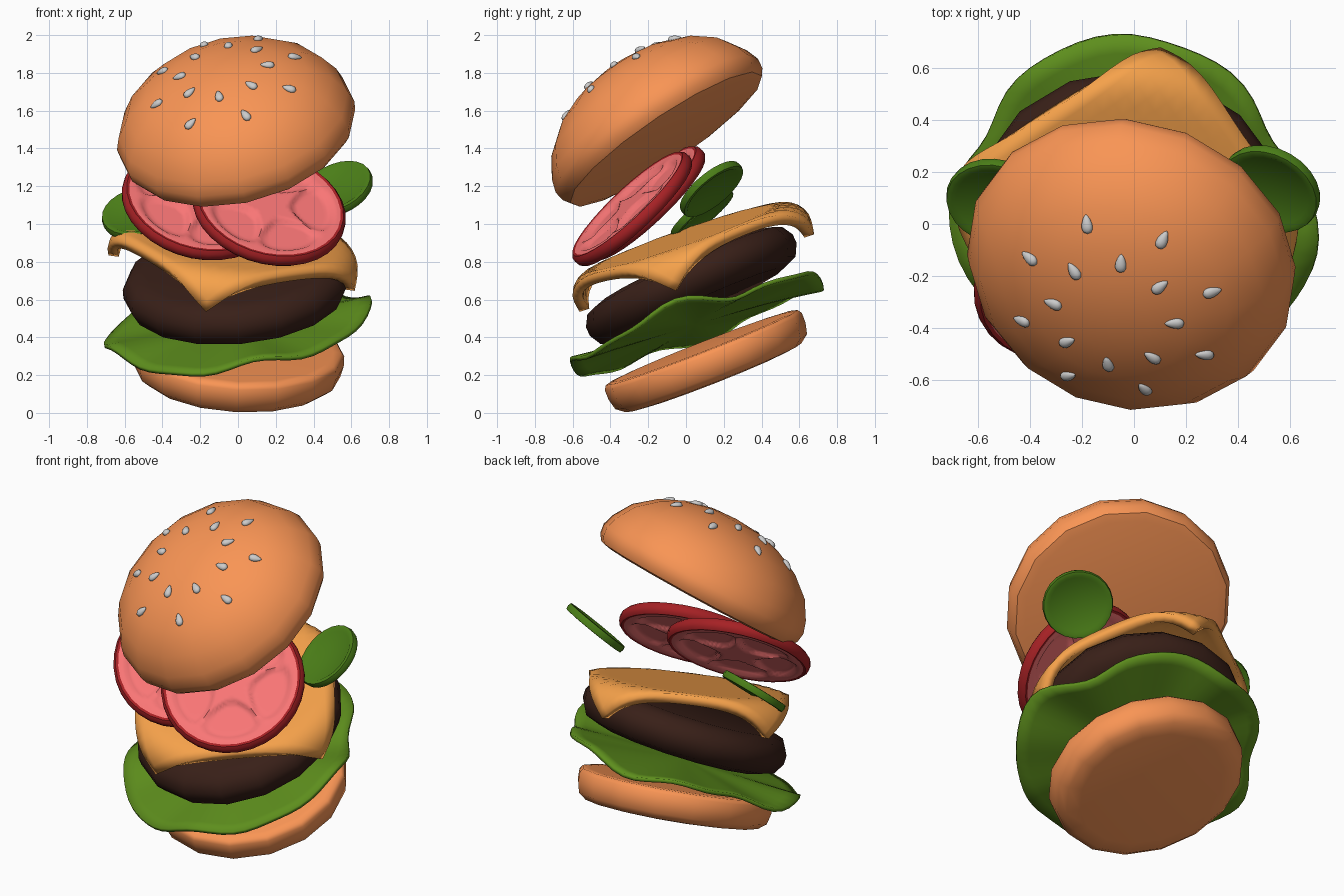
import bpy, bmesh, math
from mathutils import Vector, Matrix
from mathutils.bvhtree import BVHTree

if "Cube" in bpy.data.objects:
    bpy.data.objects.remove(bpy.data.objects["Cube"])

UP = Vector((0, 0, 1))


def material(name, rgb):
    m = bpy.data.materials.new(name)
    m.diffuse_color = (*rgb, 1)
    m.use_nodes = True
    m.node_tree.nodes["Principled BSDF"].inputs["Base Color"].default_value = m.diffuse_color
    return m


BUN = material("bread", (0.95, 0.3, 0.09))
LEAF = material("leaf", (0.11, 0.27, 0.012))
MEAT = material("meat", (0.04, 0.014, 0.009))
CHEESE = material("cheese", (0.92, 0.36, 0.07))
SKIN = material("tomato_skin", (0.38, 0.015, 0.018))
FLESH = material("tomato_flesh", (0.95, 0.18, 0.18))
PICKLE = material("pickle", (0.07, 0.21, 0.009))


def tilt(loc, normal):
    """Matrix that stands local z along the given normal."""
    q = UP.rotation_difference(Vector(normal).normalized())
    return Matrix.Translation(loc) @ q.to_matrix().to_4x4()


def finish(name, bm, mat, matrix, thick=0.0, angle=40):
    bmesh.ops.remove_doubles(bm, verts=bm.verts, dist=1e-5)
    bmesh.ops.recalc_face_normals(bm, faces=bm.faces)
    me = bpy.data.meshes.new(name)
    bm.to_mesh(me)
    bm.free()
    ob = bpy.data.objects.new(name, me)
    bpy.context.collection.objects.link(ob)
    ob.matrix_world = matrix
    if mat:
        me.materials.append(mat)
    if thick:
        s = ob.modifiers.new("thickness", 'SOLIDIFY')
        s.thickness = thick
        s.offset = 0
    bpy.ops.object.select_all(action='DESELECT')
    ob.select_set(True)
    bpy.context.view_layer.objects.active = ob
    bpy.ops.object.shade_smooth_by_angle(angle=math.radians(angle))
    return ob


def polar(name, radii, sides, fn, mat, matrix, thick=0.0, closed=False, angle=40):
    """Surface of revolution; fn(i, r, angle) gives (radius, height)."""
    bm = bmesh.new()
    rows = []
    for i, r in enumerate(radii):
        row = []
        for j in range(sides):
            a = 2 * math.pi * j / sides
            rr, z = fn(i, r, a)
            row.append(bm.verts.new((rr * math.cos(a), rr * math.sin(a), z)))
        rows.append(row)
    if closed:
        rows.append(rows[0])
    for A, B in zip(rows, rows[1:]):
        for j in range(sides):
            k = (j + 1) % sides
            bm.faces.new((A[j], A[k], B[k], B[j]))
    bmesh.ops.dissolve_degenerate(bm, dist=1e-5, edges=bm.edges)
    return finish(name, bm, mat, matrix, thick, angle)


def lathe(name, profile, sides, mat, matrix, closed=False, angle=40):
    return polar(name, [p[0] for p in profile], sides,
                 lambda i, r, a: profile[i], mat, matrix, closed=closed, angle=angle)


# bottom bun
lathe("bottom_bun", [(0, -.096), (.42, -.094), (.5, -.085), (.545, -.05), (.56, .01), (.56, .065),
                     (.545, .087), (.5, .09), (0, .09)], 16, BUN,
      tilt((0, .115, .265), (.05, -.365, .93)), angle=60)


# lettuce leaf with a rippled edge
def bump(a, deg, width):
    d = (math.degrees(a) - deg + 180) % 360 - 180
    return math.exp(-(d / width) ** 2)


def leaf(i, r, a):
    t = r / .69
    wave = (.02 * math.cos(5 * (a + .17)) + .012 * math.sin(9 * a + 2) + .03 * bump(a, -8, 20)
            - .02 * bump(a, 225, 20) - .02 * bump(a, 90, 25))
    edge = (.69 + .02 * bump(a, 90, 50) + .035 * bump(a, -8, 22) + .03 * bump(a, 182, 22)
            - .08 * bump(a, 28, 18) - .06 * bump(a, 153, 16))
    return t * (.69 + (edge - .69) * t), wave * t ** 2


polar("lettuce", [.69 * k / 10 for k in range(11)], 64, leaf, LEAF,
      tilt((0, .045, .475), (-.125, -.34, .93)), thick=.022, angle=60)

# patty
lathe("patty", [(0, -.115), (.48, -.115), (.565, -.085), (.6, -.02), (.6, .03), (.565, .09),
                (.48, .115), (0, .115)], 16, MEAT, tilt((-.01, .03, .672), (-.08, -.41, .91)), angle=60)

# cheese slice with drooping corners
bm = bmesh.new()
bmesh.ops.create_grid(bm, x_segments=20, y_segments=20, size=.56)
for v in bm.verts:
    u, w = v.co.x / .56, v.co.y / .56
    p = Vector((v.co.x, v.co.y, 0)) * (1 - .03 * (u * w) ** 4)
    d = p.length
    R, start = .11, .53
    if d > start:
        a = min((d - start) / R, math.pi / 2)
        drop = R * (1 - math.cos(a)) + max(0, d - start - R * math.pi / 2)
        p = p / d * (start + R * math.sin(a)) - UP * drop
    v.co = Matrix.Rotation(math.radians(34), 3, 'Z') @ p
finish("cheese", bm, CHEESE, tilt((-.02, 0, .905), (.08, -.33, .945)), thick=.055, angle=60)


# tomato slices: skin ring with five hollow lobes on both faces
def flesh(side):
    def fn(i, r, a):
        s = 2 * math.pi / 5
        b = (a + .45) % s - s / 2
        rad, tan = (r * math.cos(b) - .225) / .12, r * math.sin(b) / (.04 + .47 * r)
        k = min(1, max(0, (1 - math.hypot(rad, tan)) / .2))
        return r, side * (.033 - .024 * k * k * (3 - 2 * k))
    return fn


for n, loc in (("right", (.165, -.285, 1.08)), ("left", (-.21, -.215, 1.11))):
    m = tilt(loc, (.2, -.67, .71))
    lathe(n + "_tomato_skin", [(.38, -.033), (.395, -.036), (.41, -.02), (.413, 0), (.41, .02),
                               (.395, .036), (.38, .033)], 32, SKIN, m, closed=True)
    for part, s in (("top", 1), ("bottom", -1)):
        polar(n + "_tomato_flesh_" + part, [.385 * k / 20 for k in range(21)], 80,
              flesh(s), FLESH, m, angle=60)

# pickle slices with a raised rim
rim = [(0, -.012), (.16, -.012), (.175, -.022), (.195, -.02), (.2, 0),
       (.195, .02), (.175, .022), (.16, .012), (0, .012)]
lathe("right_pickle", rim, 24, PICKLE, tilt((.525, .135, 1.185), (-.35, -.6, .72)))
lathe("left_pickle", rim, 24, PICKLE, tilt((-.525, .085, 1.055), (-.2, -.62, .77)))

# top bun
mw = tilt((.008, -.1, 1.44), (-.2, -.55, .81))
top = lathe("top_bun", [(0, 0), (.56, 0), (.61, .01), (.635, .045), (.643, .1), (.62, .17),
                        (.555, .275), (.44, .37), (.3, .435), (.15, .472), (0, .483)], 16, BUN, mw)

# sesame seeds: x, y, heading in degrees, dropped onto the bun
seeds = [(-.18, 0, 95), (.11, -.06, 65), (-.4, -.13, 145), (-.23, -.18, 120), (-.05, -.15, 85),
         (.1, -.24, 40), (.3, -.26, 15), (-.31, -.305, 165), (-.43, -.37, 172), (.155, -.38, 180),
         (-.255, -.45, 30), (.07, -.51, 140), (.27, -.5, 170), (-.1, -.535, 95),
         (-.25, -.58, 30), (.04, -.63, 120)]
tree = BVHTree.FromPolygons([mw @ v.co for v in top.data.vertices],
                            [p.vertices[:] for p in top.data.polygons])
for i, (x, y, deg) in enumerate(seeds):
    hit, nor, _, _ = tree.ray_cast(Vector((x, y, 3)), -UP)
    if hit is None:
        continue
    if nor.z < 0:
        nor = -nor
    bm = bmesh.new()
    bmesh.ops.create_uvsphere(bm, u_segments=12, v_segments=8, radius=1)
    for v in bm.verts:
        taper = 1 - .4 * v.co.x
        v.co = Vector((v.co.x * .038, v.co.y * .021 * taper, v.co.z * .016 * taper))
    finish(f"seed_{i + 1}", bm, None,
           tilt(hit + nor * .004, nor) @ Matrix.Rotation(math.radians(deg), 4, 'Z'), angle=60)
